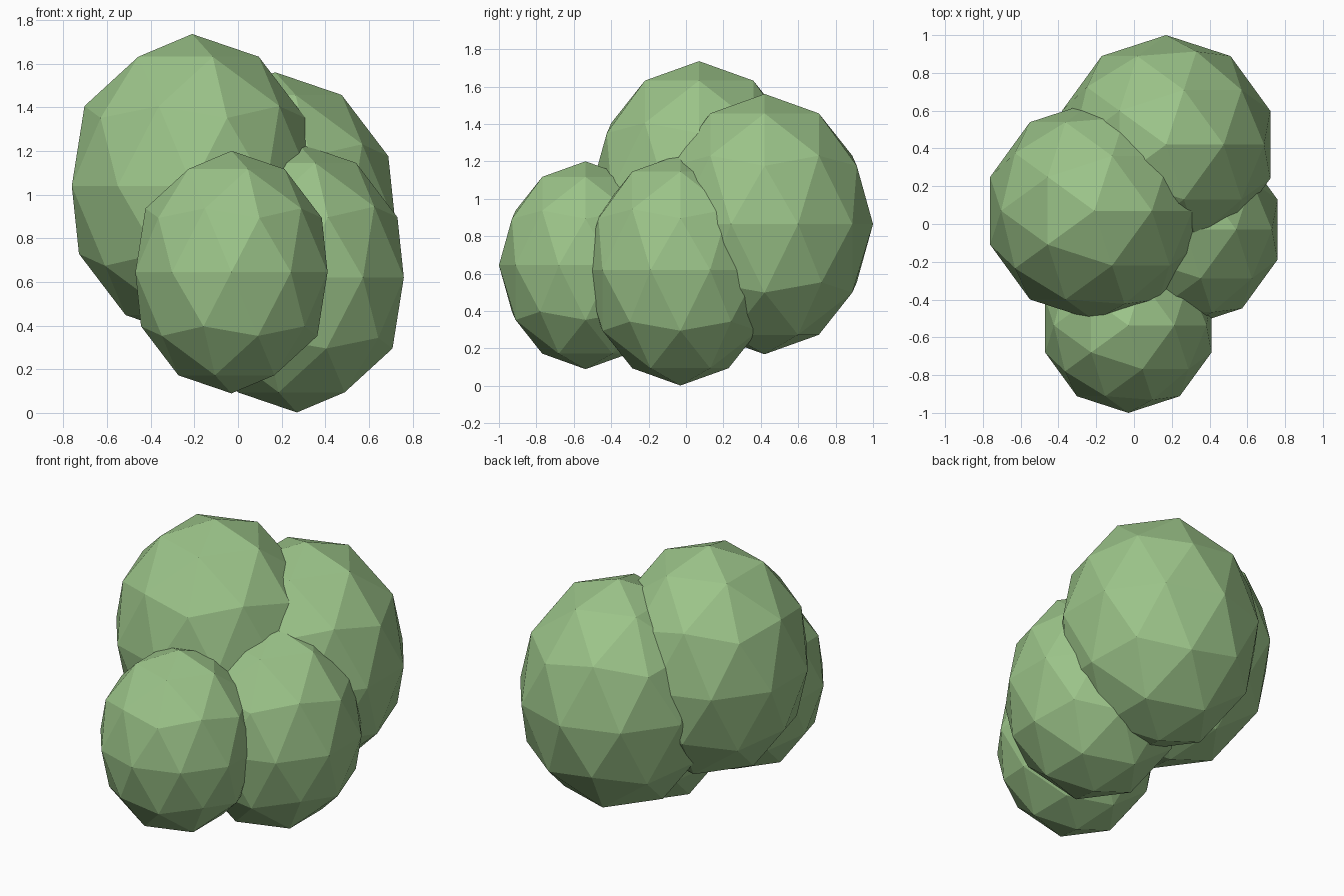
import bpy

if "Cube" in bpy.data.objects:
    bpy.data.objects.remove(bpy.data.objects["Cube"])

# Leaf colour
leaf = bpy.data.materials.new("leaf_green")
leaf.diffuse_color = (0.33, 0.55, 0.25, 1.0)
leaf.use_nodes = True
leaf.node_tree.nodes["Principled BSDF"].inputs["Base Color"].default_value = leaf.diffuse_color

STRETCH = 1.2  # every clump is taller than wide


def clump(name, center, radius):
    """Faceted, vertically stretched foliage ball."""
    bpy.ops.mesh.primitive_ico_sphere_add(subdivisions=2, radius=1, location=center)
    ob = bpy.context.object
    ob.name = name
    ob.scale = (radius, radius, radius * STRETCH)
    bpy.ops.object.transform_apply(location=False, rotation=False, scale=True)
    ob.data.materials.append(leaf)
    return ob


# Four overlapping foliage clumps
clump("upper_left_clump", (-0.21, 0.07, 1.04), 0.58)
clump("back_clump", (0.17, 0.42, 0.865), 0.58)
clump("right_clump", (0.27, -0.03, 0.62), 0.515)
clump("front_clump", (-0.03, -0.537, 0.645), 0.463)
